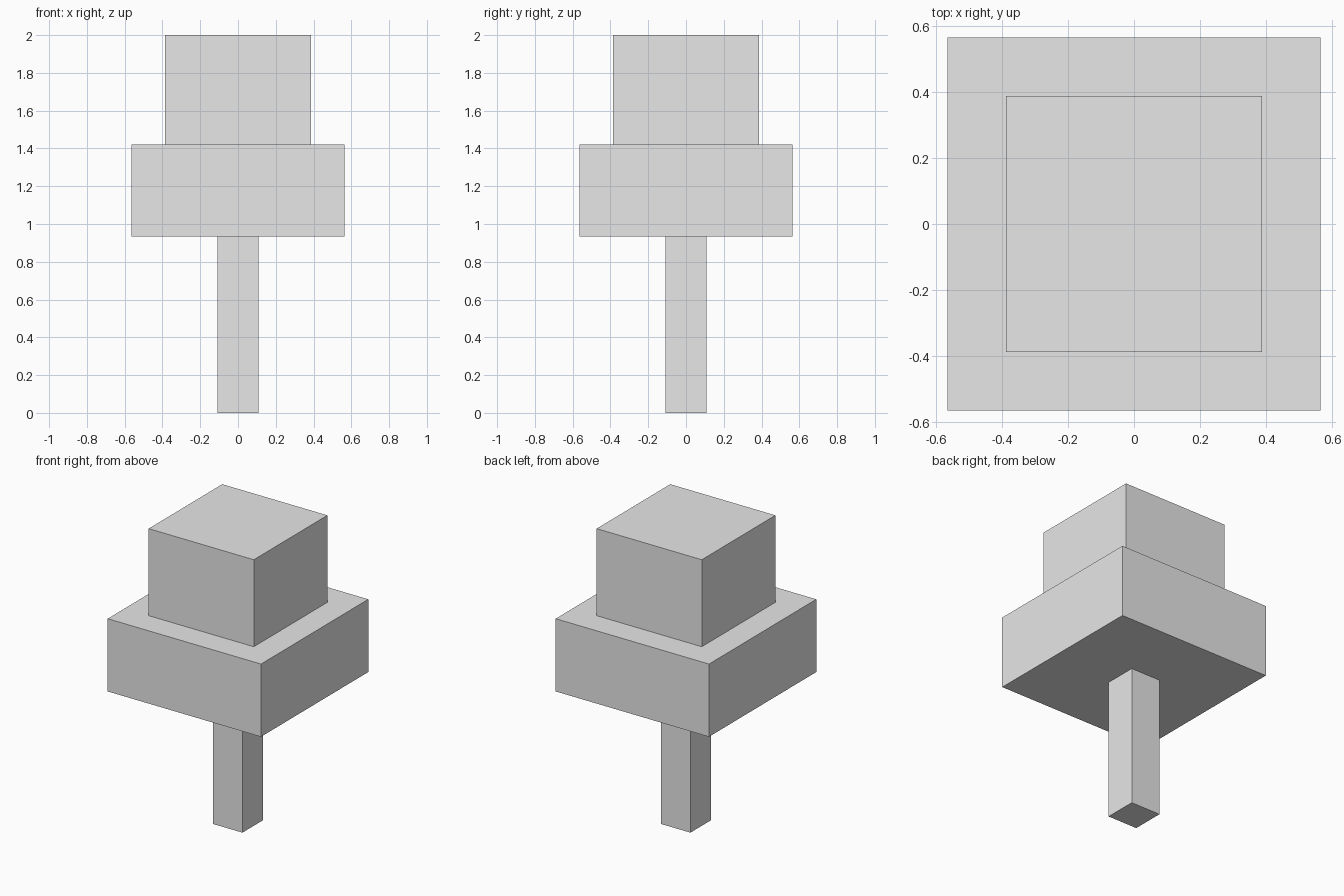
import bpy

cube = bpy.data.objects.get("Cube")
if cube:
    bpy.data.objects.remove(cube, do_unlink=True)

# Single light grey colour
grey = bpy.data.materials.new("light grey")
grey.use_nodes = True
colour = (0.8, 0.8, 0.8, 1)
grey.diffuse_color = colour
grey.node_tree.nodes["Principled BSDF"].inputs["Base Color"].default_value = colour


def square_block(name, width, bottom, top):
    """Square block centred on the z axis, between two heights."""
    bpy.ops.mesh.primitive_cube_add(size=1, location=(0, 0, (bottom + top) / 2))
    block = bpy.context.object
    block.name = name
    block.scale = (width, width, top - bottom)
    bpy.ops.object.transform_apply(location=False, rotation=False, scale=True)
    block.data.materials.append(grey)
    return block


# Trunk, wide lower crown and narrower upper crown
square_block("trunk", 0.218, 0, 0.935)
square_block("lower_crown", 1.13, 0.935, 1.42)
square_block("upper_crown", 0.775, 1.42, 2)
